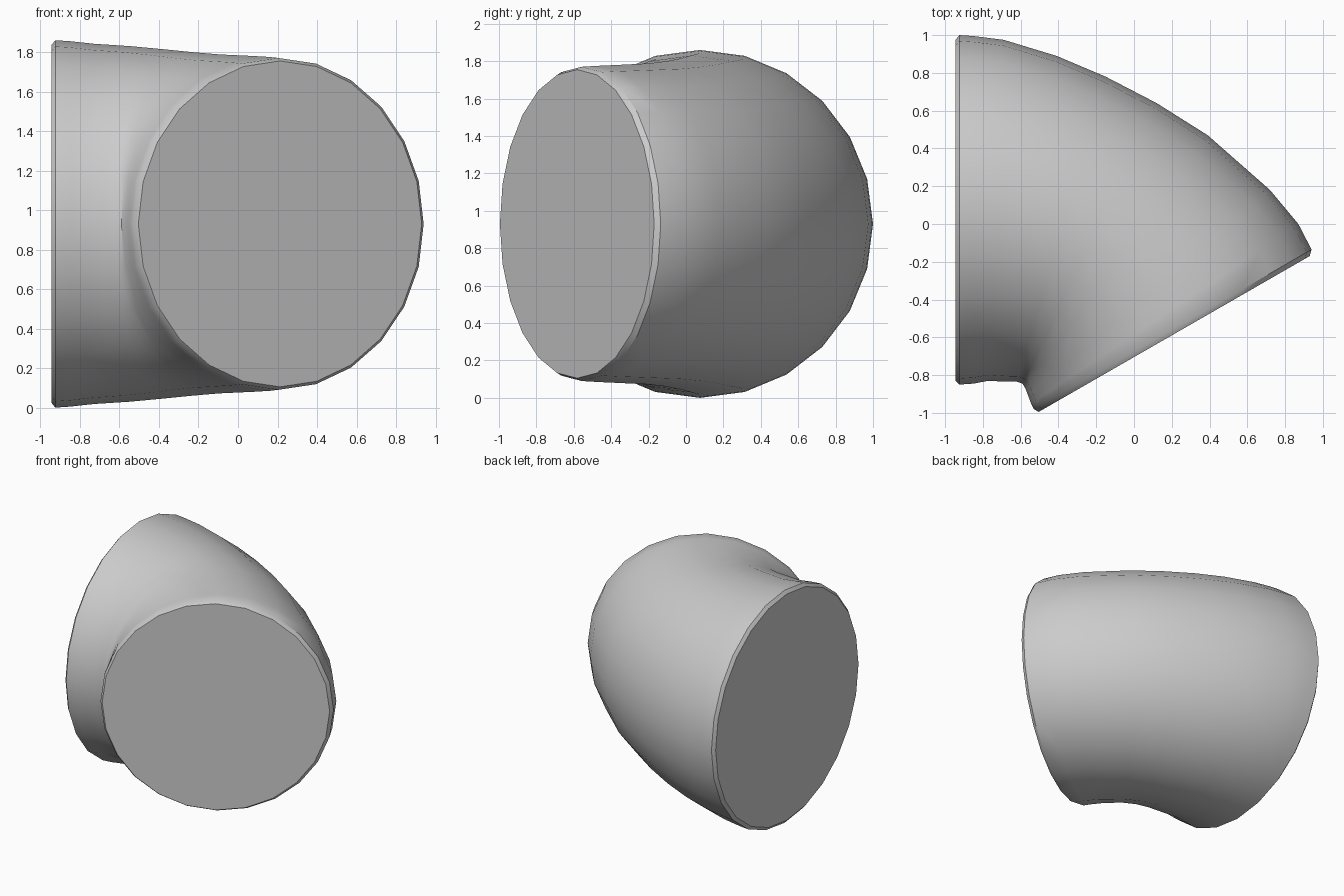
import bpy, bmesh, math
from mathutils import Vector

cube = bpy.data.objects.get("Cube")
if cube:
    bpy.data.objects.remove(cube, do_unlink=True)

SIDES = 24
MID_Z = 0.93

# Plain grey finish
grey = bpy.data.materials.new("plain grey")
grey.use_nodes = True
colour = (0.6, 0.6, 0.6, 1)
grey.diffuse_color = colour
grey.node_tree.nodes["Principled BSDF"].inputs["Base Color"].default_value = colour

# Each ring: outer bend point, inner bend point, half height
rings = [
    ((-.945, .975), (-.945, -.83), .905),
    ((-.925, 1.0), (-.925, -.85), .93),
    ((-.85, .995), (-.85, -.845), .925),
    ((-.69, .975), (-.77, -.83), .912),
    ((-.41, .89), (-.68, -.835), .9),
    ((-.15, .78), (-.62, -.835), .885),
    ((.12, .64), (-.59, -.845), .87),
    ((.39, .47), (-.575, -.87), .858),
    ((.72, .18), (-.56, -.91), .85),
    ((.87, 0), (-.545, -.95), .845),
    ((.94, -.135), (-.53, -.98), .84),
    ((.93, -.17), (-.505, -.995), .825),
]


def add_ring(bm, outer, inner, height):
    outer, inner = Vector((*outer, MID_Z)), Vector((*inner, MID_Z))
    centre, arm = (outer + inner) / 2, (outer - inner) / 2
    angles = [math.tau * i / SIDES for i in range(SIDES)]
    return [bm.verts.new(centre + arm * math.cos(a) + Vector((0, 0, height * math.sin(a))))
            for a in angles]


# Tapered elbow lofted through the rings, closed by two flat caps
bm = bmesh.new()
loops = [add_ring(bm, *ring) for ring in rings]
for a, b in zip(loops, loops[1:]):
    for i in range(SIDES):
        j = (i + 1) % SIDES
        bm.faces.new((a[i], a[j], b[j], b[i]))
caps = [bm.faces.new(loops[0]), bm.faces.new(loops[-1])]
bmesh.ops.recalc_face_normals(bm, faces=bm.faces)

mesh = bpy.data.meshes.new("elbow_joint")
bm.to_mesh(mesh)
bm.free()
mesh.materials.append(grey)
elbow = bpy.data.objects.new("elbow_joint", mesh)
bpy.context.collection.objects.link(elbow)

# Smooth body with crisp cap rims
bpy.ops.object.select_all(action='DESELECT')
elbow.select_set(True)
bpy.context.view_layer.objects.active = elbow
bpy.ops.object.shade_smooth_by_angle(angle=math.radians(35))
